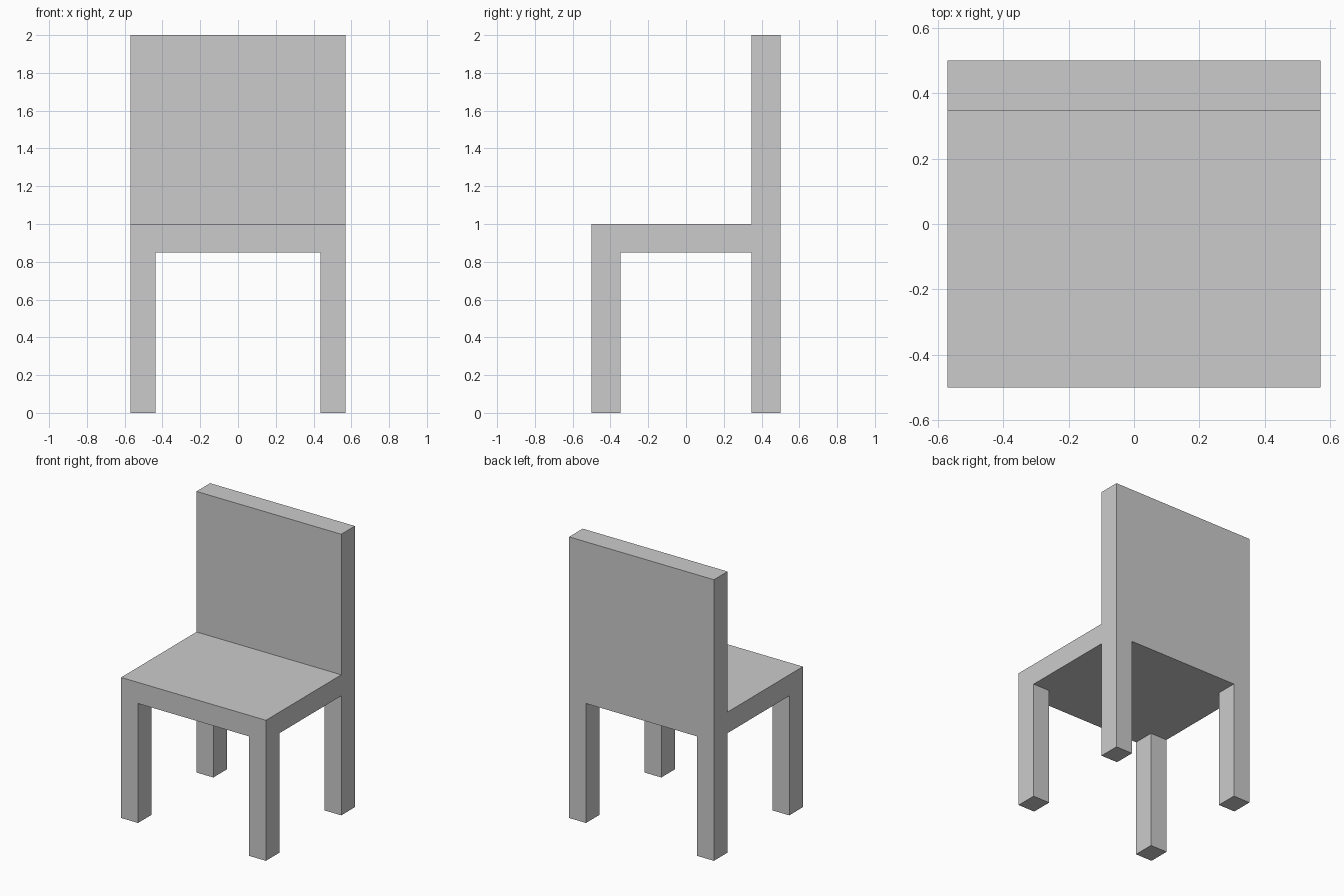
import bpy, bmesh
from mathutils import Matrix, Vector

if "Cube" in bpy.data.objects:
    bpy.data.objects.remove(bpy.data.objects["Cube"])

HX, HY = 0.57, 0.50            # half width, half depth
LEG_X, LEG_Y = 0.437, 0.347    # inner faces of the legs and backrest
SEAT_Z, SEAT_TOP, TOP = 0.85, 1.0, 2.0


def extrude(bm, faces, dz):
    """Pull a set of faces straight up or down, leaving no inner faces."""
    res = bmesh.ops.extrude_face_region(bm, geom=faces)["geom"]
    verts = [g for g in res if isinstance(g, bmesh.types.BMVert)]
    bmesh.ops.translate(bm, verts=verts, vec=(0, 0, dz))
    old = [f for f in faces if f.is_valid]
    if old:
        bmesh.ops.delete(bm, geom=old, context='FACES')


# seat slab
bm = bmesh.new()
size = Vector((2 * HX, 2 * HY, SEAT_TOP - SEAT_Z))
bmesh.ops.create_cube(bm, size=1, matrix=Matrix.Translation((0, 0, (SEAT_Z + SEAT_TOP) / 2))
                      @ Matrix.Diagonal(size).to_4x4())

# cut lines for legs and backrest
for axis, pos in ((0, LEG_X), (1, LEG_Y)):
    for s in (-1, 1):
        co, no = Vector(), Vector()
        co[axis], no[axis] = s * pos, 1
        bmesh.ops.bisect_plane(bm, geom=bm.verts[:] + bm.edges[:] + bm.faces[:],
                               plane_co=co, plane_no=no)
bm.normal_update()

# legs down from the corners, backrest up from the rear strip
legs, back = [], []
for f in bm.faces:
    c = f.calc_center_median()
    if f.normal.z < -0.9 and abs(c.x) > LEG_X and abs(c.y) > LEG_Y:
        legs.append(f)
    elif f.normal.z > 0.9 and c.y > LEG_Y:
        back.append(f)
extrude(bm, legs, -SEAT_Z)
extrude(bm, back, TOP - SEAT_TOP)

# tidy flat areas
bmesh.ops.dissolve_limit(bm, angle_limit=0.01, verts=bm.verts[:], edges=bm.edges[:])
bmesh.ops.recalc_face_normals(bm, faces=bm.faces[:])

mesh = bpy.data.meshes.new("chair")
bm.to_mesh(mesh)
bm.free()
bpy.context.collection.objects.link(bpy.data.objects.new("chair", mesh))
